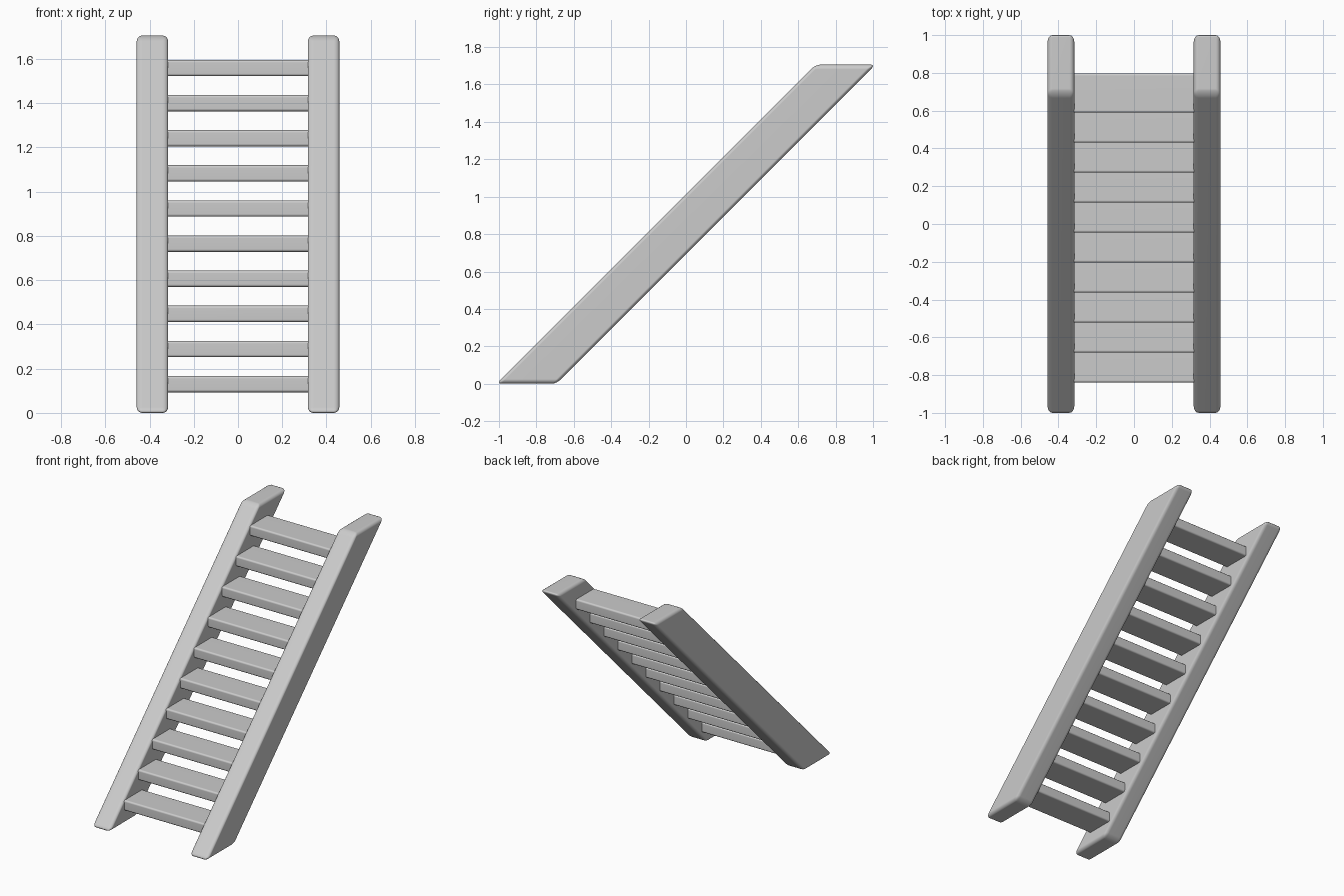
import bpy
import bmesh
from mathutils import Matrix

if "Cube" in bpy.data.objects:
    bpy.data.objects.remove(bpy.data.objects["Cube"])


def rounded_box(name, center, size, radius, segments, shear=0.0):
    """Bevelled box, optionally leaned back so that y grows with z."""
    bm = bmesh.new()
    bmesh.ops.create_cube(bm, size=1.0, matrix=Matrix.Diagonal((*size, 1.0)))
    bmesh.ops.bevel(bm, geom=bm.edges[:], offset=radius, segments=segments,
                    profile=0.5, affect='EDGES')
    for v in bm.verts:
        v.co.y += shear * v.co.z
    for f in bm.faces:
        f.smooth = True
    mesh = bpy.data.meshes.new(name)
    bm.to_mesh(mesh)
    bm.free()
    obj = bpy.data.objects.new(name, mesh)
    obj.location = center
    bpy.context.collection.objects.link(obj)
    # keep the big faces flat-looking while the rounded edges stay smooth
    mod = obj.modifiers.new("weighted_normals", 'WEIGHTED_NORMAL')
    mod.keep_sharp = True
    return obj


HEIGHT = 1.706

# Two slanted side rails
for side, label in ((-1, "left"), (1, "right")):
    rounded_box(f"{label}_rail", (side * 0.387, 0, HEIGHT / 2),
                (0.142, 0.322, HEIGHT), 0.025, 4, shear=1.0)

# Ten level treads, ends buried in the rails
STEP = 0.1588
for i in range(10):
    y_front = -0.84 + i * STEP
    z_top = 0.167 + i * STEP
    rounded_box(f"tread_{i + 1}", (0, y_front + 0.104, z_top - 0.037),
                (0.74, 0.208, 0.074), 0.012, 3)
